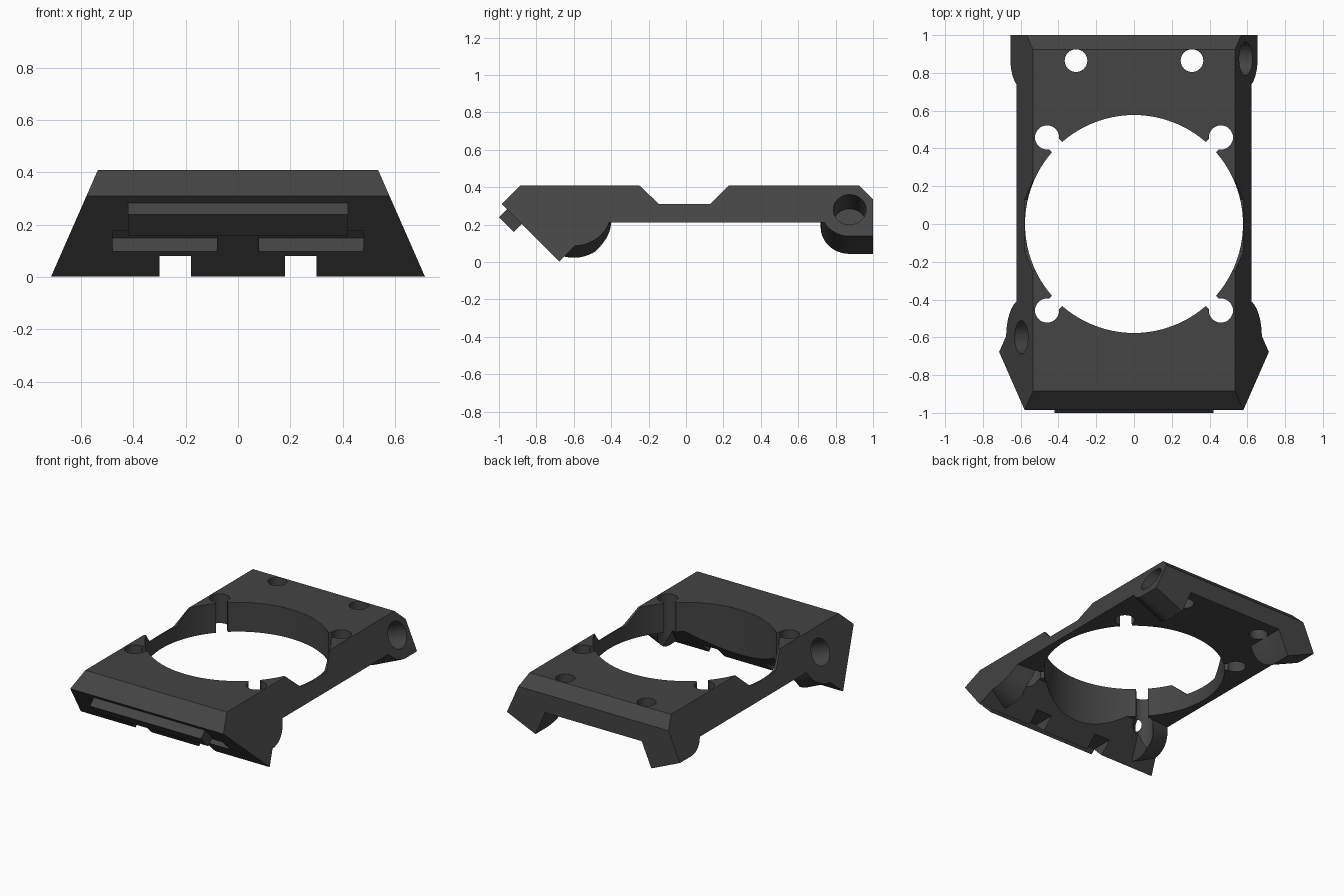
import bpy, bmesh, math
from mathutils import Matrix, Vector

if "Cube" in bpy.data.objects:
    bpy.data.objects.remove(bpy.data.objects["Cube"])

mat = bpy.data.materials.new("charcoal plastic")
mat.diffuse_color = (0.058, 0.058, 0.058, 1)
mat.use_nodes = True
mat.node_tree.nodes["Principled BSDF"].inputs["Base Color"].default_value = mat.diffuse_color
TOP, HALF_TOP, HALF_BOTTOM = 0.41, 0.535, 0.715
SLOPE = math.atan((HALF_BOTTOM - HALF_TOP) / TOP)


def finish(name, bm):
    bmesh.ops.recalc_face_normals(bm, faces=bm.faces)
    me = bpy.data.meshes.new(name)
    bm.to_mesh(me)
    bm.free()
    ob = bpy.data.objects.new(name, me)
    bpy.context.collection.objects.link(ob)
    me.materials.append(mat)
    return ob


def prism(name, pts, lo, hi, axis='X'):
    """Extrude a 2D outline along one axis: X takes (y,z), Y takes (x,z)."""
    bm = bmesh.new()

    def at(p, t):
        return (t, p[0], p[1]) if axis == 'X' else (p[0], t, p[1])
    a = [bm.verts.new(at(p, lo)) for p in pts]
    b = [bm.verts.new(at(p, hi)) for p in pts]
    bm.faces.new(a)
    bm.faces.new(b)
    for i in range(len(pts)):
        j = (i + 1) % len(pts)
        bm.faces.new((a[i], a[j], b[j], b[i]))
    return finish(name, bm)


def box(name, lo, hi, m=Matrix()):
    bm = bmesh.new()
    bmesh.ops.create_cube(bm, size=1)
    c = [(p + q) / 2 for p, q in zip(lo, hi)]
    s = [q - p for p, q in zip(lo, hi)]
    bm.transform(m @ Matrix.Translation(c) @ Matrix.Diagonal((*s, 1)))
    return finish(name, bm)


def cylinder(name, r, lo, hi, m, n=48):
    """Cylinder along local z from lo to hi."""
    bm = bmesh.new()
    bmesh.ops.create_cone(bm, cap_ends=True, segments=n, radius1=r, radius2=r, depth=hi - lo)
    bm.transform(m @ Matrix.Translation((0, 0, (lo + hi) / 2)))
    return finish(name, bm)


def side_frame(side, y, z):
    """Frame on the sloping side wall, local x pointing out of it."""
    x = HALF_TOP + (TOP - z) * math.tan(SLOPE)
    n = Vector((side * math.cos(SLOPE), 0, math.sin(SLOPE)))
    v = Vector((-side * math.sin(SLOPE), 0, math.cos(SLOPE)))
    u = v.cross(n)
    m = Matrix((n, u, v)).transposed().to_4x4()
    return Matrix.Translation((side * x, y, z)) @ m


def combine(target, tool, op):
    mod = target.modifiers.new("combine", 'BOOLEAN')
    mod.operation, mod.solver, mod.object = op, 'EXACT', tool
    bpy.context.view_layer.objects.active = target
    bpy.ops.object.modifier_apply(modifier=mod.name)
    bpy.data.objects.remove(tool, do_unlink=True)


# plate with a thick wedge under the front edge
frame = prism("mounting_frame", [(-1.2, .5), (-1.18, -.5), (-.47, .21), (1.1, .21), (1.1, .5)], -.9, .9)
X_AXIS = Matrix.Rotation(math.pi / 2, 4, 'Y')

# rounded screw lugs, square to the sloping sides
for s in (1, -1):
    m = side_frame(s, -.6, .27)
    combine(frame, cylinder("front_lug", .2, -.16, .06, m @ X_AXIS), 'UNION')
    m = side_frame(s, .875, .28)
    combine(frame, cylinder("back_lug", .155, -.236, .06, m @ X_AXIS), 'UNION')
    ends = (0, .3) if s > 0 else (-.3, 0)
    # local y flips with the side, so choose the end facing the back
    if (m.to_3x3() @ Vector((0, 1, 0))).y < 0:
        ends = (-.3, 0)
    else:
        ends = (0, .3)
    combine(frame, box("back_lug_block", (-.2361, ends[0], -.1551), (.061, ends[1], .1551), m), 'UNION')

# trim to the trapezoid cross-section and the notched side outline
combine(frame, prism("section", [(-HALF_BOTTOM, 0), (HALF_BOTTOM, 0), (HALF_TOP, TOP), (-HALF_TOP, TOP)],
                     -2, 2, 'Y'), 'INTERSECT')
combine(frame, prism("outline", [(-.885, .41), (-.985, .31), (-.675, 0), (1, 0), (1, .335), (.925, .41),
                                 (.23, .41), (.13, .31), (-.145, .31), (-.25, .41)], -1, 1), 'INTERSECT')

# large round opening with four keyed corner holes
combine(frame, cylinder("opening", .577, -.5, 1, Matrix(), 96), 'DIFFERENCE')
for sx in (1, -1):
    for sy in (1, -1):
        at = Matrix.Translation((sx * .46, sy * .458, 0))
        combine(frame, cylinder("corner_hole", .064, -.5, 1, at, 32), 'DIFFERENCE')
        turn = Matrix.Rotation(math.atan2(sy, sx), 4, 'Z')
        combine(frame, box("corner_key", (.5, -.038, -.5), (.64, .038, 1), turn), 'DIFFERENCE')
    # back plate holes and side screw holes
    combine(frame, cylinder("back_hole", .06, -.5, 1, Matrix.Translation((sx * .307, .865, 0)), 32), 'DIFFERENCE')
    combine(frame, cylinder("side_hole", .088, -.19, .2, side_frame(sx, .875, .28) @ X_AXIS, 32), 'DIFFERENCE')
    # recess and cable slot in the front wedge
    x0, x1 = sorted((sx * .08, sx * .48))
    combine(frame, prism("recess", [(-.87, .16), (-.79, .08), (-.72, .15), (-.80, .23)], x0, x1), 'DIFFERENCE')
    x0, x1 = sorted((sx * .18, sx * .3))
    combine(frame, box("slot", (x0, -1, -.2), (x1, -.4, .08)), 'DIFFERENCE')
combine(frame, cylinder("front_side_hole", .088, -.19, .2, side_frame(-1, -.6, .27) @ X_AXIS, 32), 'DIFFERENCE')

# shallow tongue on the front face
combine(frame, prism("tongue", [(-1.0, .24), (-.92, .16), (-.83, .25), (-.91, .33)], -.42, .42), 'UNION')

frame.select_set(True)
bpy.context.view_layer.objects.active = frame
bpy.ops.object.shade_smooth_by_angle(angle=math.radians(30))
